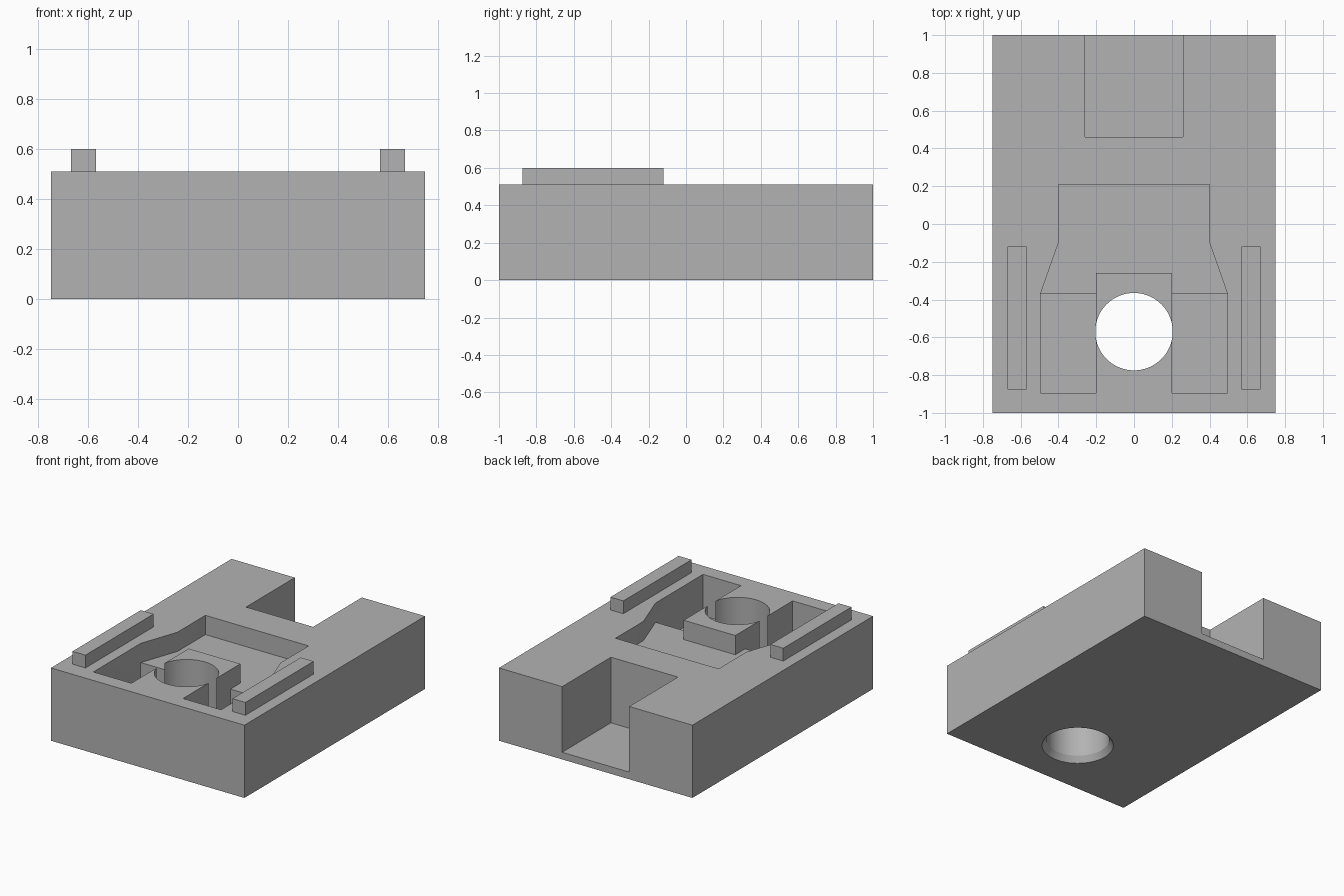
import bpy, bmesh, math

cube = bpy.data.objects.get("Cube")
if cube:
    bpy.data.objects.remove(cube, do_unlink=True)

GREY = (0.45, 0.45, 0.45, 1.0)
mat = bpy.data.materials.new("plain grey")
mat.use_nodes = True
mat.diffuse_color = GREY
mat.node_tree.nodes["Principled BSDF"].inputs["Base Color"].default_value = GREY

TOP, OVER = 0.51, 0.7


def add_object(name, bm):
    bmesh.ops.recalc_face_normals(bm, faces=bm.faces)
    mesh = bpy.data.meshes.new(name)
    bm.to_mesh(mesh)
    bm.free()
    mesh.materials.append(mat)
    obj = bpy.data.objects.new(name, mesh)
    bpy.context.collection.objects.link(obj)
    return obj


def prism(name, outline, z0, z1):
    """Extrude a flat outline between two heights."""
    bm = bmesh.new()
    face = bm.faces.new([bm.verts.new((x, y, z0)) for x, y in outline])
    ext = bmesh.ops.extrude_face_region(bm, geom=[face])["geom"]
    moved = [v for v in ext if isinstance(v, bmesh.types.BMVert)]
    bmesh.ops.translate(bm, verts=moved, vec=(0, 0, z1 - z0))
    return add_object(name, bm)


def box(name, x0, x1, y0, y1, z0, z1):
    return prism(name, [(x0, y0), (x1, y0), (x1, y1), (x0, y1)], z0, z1)


def round_bore(name, rings, sides=64):
    """Stack of circles (radius, height) around the bore axis."""
    bm = bmesh.new()
    loops = []
    for r, z in rings:
        loops.append([bm.verts.new((r * math.cos(a), -0.57 + r * math.sin(a), z))
                      for a in (math.tau * i / sides for i in range(sides))])
    for low, high in zip(loops, loops[1:]):
        for i in range(sides):
            j = (i + 1) % sides
            bm.faces.new((low[i], low[j], high[j], high[i]))
    bm.faces.new(loops[0])
    bm.faces.new(loops[-1])
    return add_object(name, bm)


def cut(target, cutter):
    mod = target.modifiers.new(cutter.name, "BOOLEAN")
    mod.operation = "DIFFERENCE"
    mod.solver = "EXACT"
    mod.object = cutter
    bpy.context.view_layer.objects.active = target
    bpy.ops.object.modifier_apply(modifier=mod.name)
    bpy.data.objects.remove(cutter, do_unlink=True)


# Main block
block = box("block", -0.75, 0.75, -1, 1, 0, TOP)

# Open slot at the back
cut(block, box("back_slot", -0.26, 0.26, 0.46, 1.1, 0.05, OVER))

# Shallow tapered pocket wrapping round the raised bore seat
half = [(0.4, 0.21), (0.4, -0.1), (0.495, -0.37), (0.49, -0.4),
        (0.21, -0.4), (0.2, -0.37), (0.2, -0.26)]
outline = half + [(-x, y) for x, y in reversed(half)]
cut(block, prism("shallow_pocket", outline, 0.375, OVER))

# Deep pockets on both sides of the seat
for side, label in ((1, "left"), (-1, "right")):
    x0, x1 = sorted((side * 0.2, side * 0.495))
    cut(block, box(label + "_deep_pocket", x0, x1, -0.895, -0.37, 0.22, OVER))

# Through bore, flared at the underside
cut(block, round_bore("bore", [(0.26, -0.045), (0.232, 0), (0.205, 0.042), (0.205, OVER)]))

# Raised rails
for side, label in ((1, "left"), (-1, "right")):
    x0, x1 = sorted((side * 0.57, side * 0.67))
    box(label + "_rail", x0, x1, -0.875, -0.12, TOP, 0.6)

# Smooth bore, crisp edges everywhere else
bpy.ops.object.select_all(action="DESELECT")
block.select_set(True)
bpy.context.view_layer.objects.active = block
bpy.ops.object.shade_smooth_by_angle(angle=math.radians(25))
